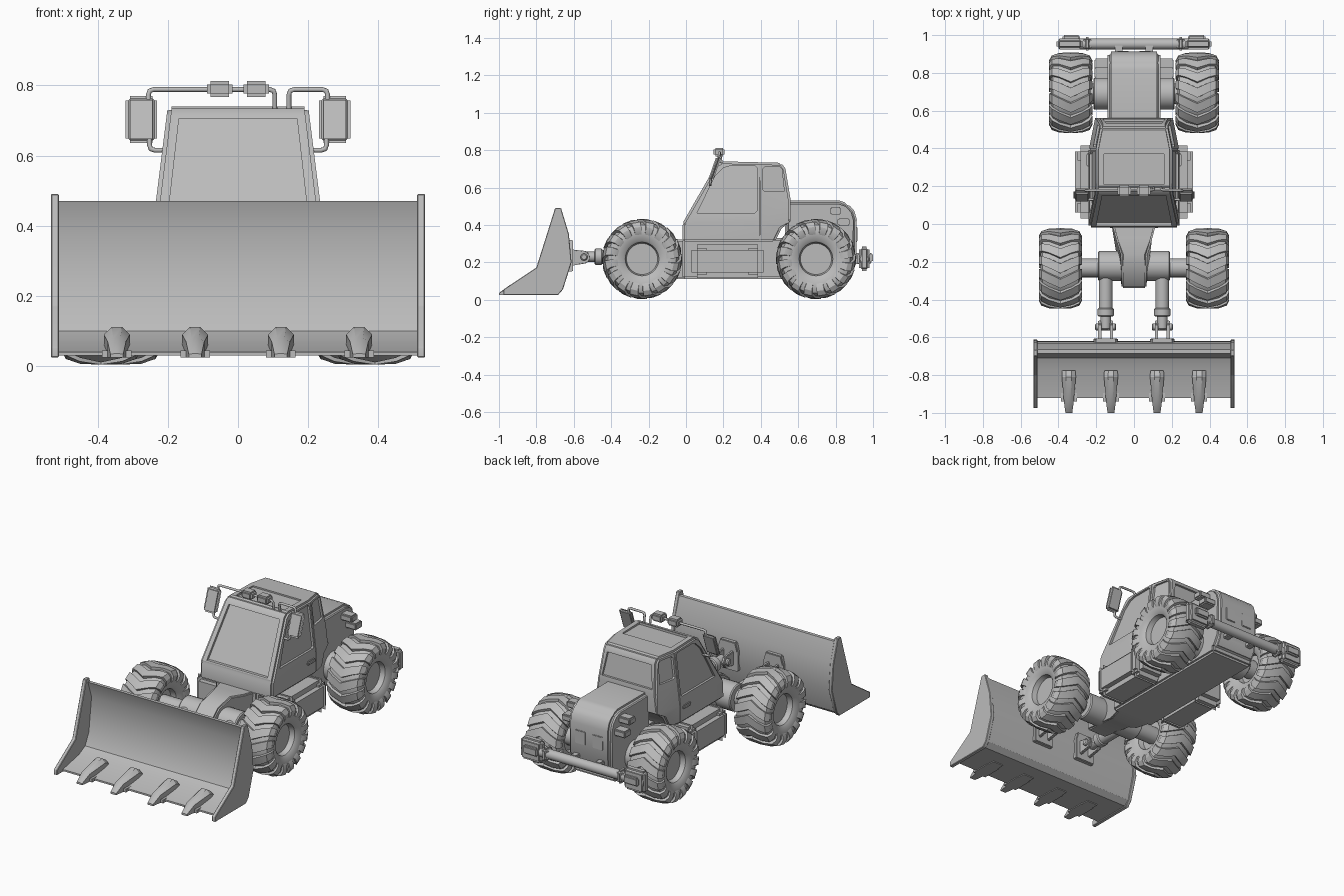
import bpy, bmesh, math
from mathutils import Vector

cube = bpy.data.objects.get("Cube")
if cube:
    bpy.data.objects.remove(cube)

grey = bpy.data.materials.new("plain_grey")
grey.use_nodes = True
COLOUR = (0.5, 0.5, 0.5, 1)
grey.diffuse_color = COLOUR
grey.node_tree.nodes["Principled BSDF"].inputs["Base Color"].default_value = COLOUR


def soften(mesh):
    mesh.shade_smooth()
    mesh.set_sharp_from_angle(angle=math.radians(32))


def make(name, bm, bevel=0, segments=2):
    bmesh.ops.recalc_face_normals(bm, faces=bm.faces)
    if bevel:
        sharp = [e for e in bm.edges if len(e.link_faces) == 2 and e.calc_face_angle() > 0.5]
        bmesh.ops.bevel(bm, geom=sharp, offset=bevel, segments=segments, affect='EDGES', clamp_overlap=True)
    mesh = bpy.data.meshes.new(name)
    bm.to_mesh(mesh)
    bm.free()
    mesh.materials.append(grey)
    soften(mesh)
    obj = bpy.data.objects.new(name, mesh)
    bpy.context.collection.objects.link(obj)
    return obj


def add_loft(bm, sections):
    rings = [[bm.verts.new(p) for p in s] for s in sections]
    n = len(rings[0])
    for a, b in zip(rings, rings[1:]):
        for i in range(n):
            bm.faces.new((a[i], a[(i + 1) % n], b[(i + 1) % n], b[i]))
    bm.faces.new(rings[0][::-1])
    bm.faces.new(rings[-1])


def loft(name, sections, bevel=0, segments=2):
    bm = bmesh.new()
    add_loft(bm, sections)
    return make(name, bm, bevel, segments)


def side_prism(name, x0, x1, outline, bevel=0, segments=2):
    """Extrude a (y, z) outline along x."""
    return loft(name, [[(x, y, z) for y, z in outline] for x in (x0, x1)], bevel, segments)


def box(name, x, y, z, bevel=0.0, segments=2):
    return side_prism(name, x[0], x[1], [(y[0], z[0]), (y[1], z[0]), (y[1], z[1]), (y[0], z[1])], bevel, segments)


def lathe(name, profile, centre, axis='X', steps=32):
    """Turn an (along, radius) profile around an axis through the centre."""
    bm = bmesh.new()
    along = Vector((1, 0, 0)) if axis == 'X' else Vector((0, 1, 0))
    up = Vector((0, 0, 1))
    c = Vector(centre)
    vs = [bm.verts.new(c + along * a + up * r) for a, r in profile]
    es = [bm.edges.new(p) for p in zip(vs, vs[1:])]
    bmesh.ops.spin(bm, geom=vs + es, cent=c, axis=along, angle=math.tau, steps=steps)
    bmesh.ops.remove_doubles(bm, verts=bm.verts, dist=1e-4)
    return make(name, bm)


def rod(name, a, b, r, centre, axis='X'):
    e = 0.006
    return lathe(name, [(a, 0), (a, r - e), (a + e, r), (b - e, r), (b, r - e), (b, 0)], centre, axis, 24)


def pipe(name, points, r=0.007):
    curve = bpy.data.curves.new(name, 'CURVE')
    curve.dimensions = '3D'
    curve.bevel_depth, curve.bevel_resolution, curve.use_fill_caps = r, 2, True
    path = [Vector(points[0])]
    for a, b, c in zip(points, points[1:], points[2:]):
        a, b, c = Vector(a), Vector(b), Vector(c)
        p, q = b + (a - b).normalized() * 0.015, b + (c - b).normalized() * 0.015
        path += [p, (p + q) / 4 + b / 2, q]
    path.append(Vector(points[-1]))
    spline = curve.splines.new('POLY')
    spline.points.add(len(path) - 1)
    for sp, p in zip(spline.points, path):
        sp.co = (*p, 1)
    curve.materials.append(grey)
    obj = bpy.data.objects.new(name, curve)
    bpy.context.collection.objects.link(obj)


# Wheels: lathed tyre with chevron lugs
half = [(0.055, 0), (0.055, 0.083), (0.085, 0.09), (0.093, 0.1), (0.103, 0.13), (0.105, 0.16), (0.095, 0.183), (0.06, 0.198)]
tyre = lathe("tyre", half + [(-a, r) for a, r in half[::-1]], (0, 0, 0), steps=48)
bm = bmesh.new()
LUGS = 16
lug_half = [(0.112, 0.145), (0.114, 0.172), (0.1, 0.198), (0.06, 0.211), (0, 0.215)]
lug_path = [(-x, r) for x, r in lug_half] + lug_half[-2::-1]
for i in range(LUGS):
    t = i * math.tau / LUGS
    sections = []
    for x, r in lug_path:
        a = t + 2.2 * abs(x)
        ring = []
        for da, low in ((-0.12, 0), (0.12, 0), (0.14, 1), (-0.14, 1)):
            rr, xx = (r - 0.025, x * 0.85) if low else (r, x)
            ring.append((xx, rr * math.sin(a + da), rr * math.cos(a + da)))
        sections.append(ring)
    add_loft(bm, sections)
lugs = make("lugs", bm)
for part in (tyre, lugs):
    for where, wx, wy in (("front", 0.39, -0.235), ("rear", 0.335, 0.695)):
        for side, s in (("left", 1), ("right", -1)):
            wheel = bpy.data.objects.new(f"{where}_{side}_{part.name}", part.data)
            wheel.location = (s * wx, wy, 0.218)
            bpy.context.collection.objects.link(wheel)
    bpy.data.objects.remove(part)


# Cab: extruded outline, folded sides, recessed windows
def cab_half(y, z):
    return 0.24 - max(0, z - 0.42) * 0.125 - max(0, y - 0.39) * 0.2


outline = [(-0.02, 0.31), (-0.018, 0.41), (0.16, 0.72), (0.19, 0.74), (0.51, 0.732), (0.532, 0.7), (0.56, 0.53), (0.56, 0.42), (0.51, 0.38), (0.475, 0.31)]
bm = bmesh.new()
add_loft(bm, [[(x, y, z) for y, z in outline] for x in (-1, 1)])
for co, no in (((0, 0.39, 0), (0, 1, 0)), ((0, 0, 0.42), (0, 0, 1))):
    bmesh.ops.bisect_plane(bm, geom=bm.verts[:] + bm.edges[:] + bm.faces[:], plane_co=co, plane_no=no)
for v in bm.verts:
    v.co.x *= cab_half(v.co.y, v.co.z)
cab = make("cab", bm, 0.012)

cutters = []
door_glass = [(0.06, 0.465), (0.155, 0.66), (0.2, 0.705), (0.235, 0.715), (0.37, 0.715), (0.38, 0.705), (0.38, 0.475), (0.37, 0.465)]
rear_glass = [(0.41, 0.59), (0.42, 0.58), (0.525, 0.58), (0.512, 0.7), (0.5, 0.71), (0.42, 0.71), (0.41, 0.7)]
door_seam = [(0.393, 0.32), (0.399, 0.32), (0.399, 0.72), (0.393, 0.72)]
for s in (1, -1):
    for shape, depth in ((door_glass, 0.013), (rear_glass, 0.013), (door_seam, 0.006)):
        cutters.append(loft("cutter", [[(s * (cab_half(y, z) - depth), y, z) for y, z in shape],
                                       [(s * 0.4, y, z) for y, z in shape]]))
screen = [(-0.2, 0.425), (0.2, 0.425), (0.168, 0.705), (-0.168, 0.705)]
cutters.append(loft("cutter", [[(x, -0.018 + (z - 0.41) * 0.574 + 0.018, z) for x, z in screen],
                               [(x, -0.3, z) for x, z in screen]]))
back = [(-0.165, 0.555), (0.165, 0.555), (0.145, 0.69), (-0.145, 0.69)]
cutters.append(loft("cutter", [[(x, 0.56 - (z - 0.53) * 0.165 - 0.013, z) for x, z in back],
                               [(x, 0.8, z) for x, z in back]]))
cutters.append(box("cutter", (-0.16, 0.16), (0.21, 0.37), (0.727, 0.9)))
for c in cutters:
    c.hide_render = True
    mod = cab.modifiers.new("recess", 'BOOLEAN')
    mod.operation, mod.solver, mod.object = 'DIFFERENCE', 'EXACT', c
bpy.context.view_layer.update()
baked = bpy.data.meshes.new_from_object(cab.evaluated_get(bpy.context.evaluated_depsgraph_get()))
cab.modifiers.clear()
cab.data = baked
soften(baked)
for c in cutters:
    bpy.data.objects.remove(c)

# Chassis, front beam and engine hood
box("chassis", (-0.14, 0.14), (-0.02, 0.86), (0.11, 0.33), 0.012)
beam = [(0.03, 0.11), (-0.08, 0.11), (-0.13, 0.13), (-0.33, 0.15), (-0.34, 0.25), (-0.27, 0.31), (-0.16, 0.335), (-0.08, 0.325), (0.03, 0.32)]
bm = bmesh.new()
add_loft(bm, [[(x, y, z) for y, z in beam] for x in (-1, 1)])
for v in bm.verts:
    v.co.x *= 0.065 + 0.06 * min(1, max(0, (v.co.y + 0.16) / 0.16))
make("front_beam", bm, 0.008)
side_prism("hood", -0.14, 0.14, [(0.53, 0.15), (0.87, 0.13), (0.91, 0.2), (0.913, 0.43), (0.9, 0.475), (0.865, 0.515), (0.82, 0.53), (0.53, 0.53)], 0.018, 3)

# Bucket shell and its profile
inner = [(-0.685, 0.47), (-0.65, 0.37), (-0.675, 0.17), (-0.71, 0.1), (-0.77, 0.07), (-0.92, 0.04)]
outer = [(-0.92, 0.03), (-0.69, 0.03), (-0.66, 0.055), (-0.62, 0.2), (-0.63, 0.36), (-0.665, 0.47)]
side_prism("bucket_shell", -0.515, 0.515, inner + outer)
cheek = [(-0.975, 0.025), (-0.975, 0.055), (-0.8, 0.172), (-0.7, 0.49), (-0.668, 0.49), (-0.626, 0.35), (-0.612, 0.2), (-0.658, 0.055), (-0.684, 0.025)]
for i, x in enumerate((-0.345, -0.122, 0.122, 0.345)):
    ridge = [(-0.775, 0.075, 0.09, 0.035), (-0.81, 0.09, 0.112, 0.037), (-0.94, 0.07, 0.08, 0.026), (-1.0, 0.034, 0.036, 0.018)]
    loft(f"tooth_{i + 1}", [[(x - w, y, 0.025), (x + w, y, 0.025), (x + w, y, z), (x + w * 0.4, y, top),
                             (x - w * 0.4, y, top), (x - w, y, z)] for y, z, top, w in ridge])
    box(f"tooth_shoe_{i + 1}", (x - 0.042, x + 0.042), (-0.94, -0.82), (0.025, 0.045))

for side, s in (("left", 1), ("right", -1)):
    def span(a, b):
        return tuple(sorted((s * a, s * b)))
    side_prism(f"bucket_cheek_{side}", s * 0.51, s * 0.533, cheek, 0.003, 1)
    # Loader arms and bucket brackets
    arm = (s * 0.15, 0, 0.23)
    rod(f"arm_sleeve_{side}", -0.46, -0.2, 0.036, arm, 'Y')
    rod(f"arm_collar_{side}", -0.49, -0.445, 0.043, arm, 'Y')
    rod(f"arm_rod_{side}", -0.56, -0.42, 0.027, arm, 'Y')
    for x in (0.11, 0.172):
        side_prism(f"bracket_ear_{side}", s * x, s * (x + 0.018), [(-0.625, 0.18), (-0.53, 0.195), (-0.51, 0.225), (-0.53, 0.26), (-0.625, 0.27)], 0.004)
    rod(f"bracket_pin_{side}", -0.056, 0.056, 0.019, (s * 0.15, -0.545, 0.228))
    loft(f"bracket_plate_{side}", [[(s * 0.15 + x, y, z) for x, z in ((-0.065, 0.15), (0.065, 0.15), (0.065, 0.27), (0.05, 0.32), (-0.05, 0.32), (-0.065, 0.27))]
                                   for y in (-0.605, -0.632)], 0.004)
    # Axles
    rod(f"front_axle_housing_{side}", *span(0.05, 0.19), 0.08, (0, -0.222, 0.218))
    rod(f"front_axle_shaft_{side}", *span(0.15, 0.34), 0.05, (0, -0.232, 0.218))
    rod(f"rear_axle_housing_{side}", *span(0.1, 0.215), 0.085, (0, 0.69, 0.218))
    rod(f"rear_axle_shaft_{side}", *span(0.15, 0.29), 0.055, (0, 0.69, 0.218))
    # Side tanks with straps
    box(f"tank_{side}", span(0.12, 0.312), (0.03, 0.415), (0.115, 0.295), 0.03, 4)
    for y in (0.085, 0.36):
        box(f"tank_strap_{side}", span(0.12, 0.324), (y - 0.025, y + 0.025), (0.106, 0.303), 0.03, 4)
    box(f"door_handle_{side}", span(0.235, 0.252), (0.305, 0.375), (0.39, 0.413), 0.006)
    # Hood lamps and grille plates
    box(f"upper_hood_lamp_{side}", span(0.13, 0.21), (0.77, 0.83), (0.455, 0.495), 0.007)
    box(f"lower_hood_lamp_{side}", span(0.13, 0.21), (0.81, 0.875), (0.395, 0.435), 0.007)
    box(f"grille_plate_{side}", span(0.025, 0.09), (0.908, 0.917), (0.31, 0.39), 0.003)
    # Bumper ends
    box(f"bumper_end_{side}", span(0.27, 0.41), (0.925, 0.982), (0.155, 0.285), 0.016, 3)
    box(f"bumper_strap_{side}", span(0.227, 0.267), (0.918, 0.99), (0.18, 0.257), 0.014, 3)
    box(f"tail_lamp_{side}", span(0.285, 0.378), (0.975, 1.0), (0.2, 0.25), 0.008)
    box(f"bumper_mount_{side}", span(0.06, 0.1), (0.88, 0.95), (0.19, 0.25), 0.005)
    # Mirrors, their pipes and roof lamps
    mirror = [(-0.045, 0.635), (0.045, 0.635), (0.045, 0.77), (-0.045, 0.77)]
    loft(f"mirror_{side}", [[(s * 0.275 + x, 0.13 + (z - 0.635) * 0.35 + d, z) for x, z in mirror] for d in (-0.014, 0.014)], 0.013, 3)
    foot = 0.145 if s > 0 else -0.105
    pipe(f"mirror_top_pipe_{side}", [(s * 0.255, 0.175, 0.75), (s * 0.255, 0.178, 0.788), (s * foot, 0.18, 0.788), (s * foot, 0.19, 0.73)])
    pipe(f"mirror_low_pipe_{side}", [(s * 0.252, 0.133, 0.65), (s * 0.252, 0.128, 0.615), (s * 0.2, 0.13, 0.615)])
    box(f"roof_lamp_{side}", (s * 0.052 - 0.036, s * 0.052 + 0.036), (0.147, 0.207), (0.766, 0.812), 0.01)

rod("rear_bumper_tube", -0.4, 0.4, 0.028, (0, 0.953, 0.218))
